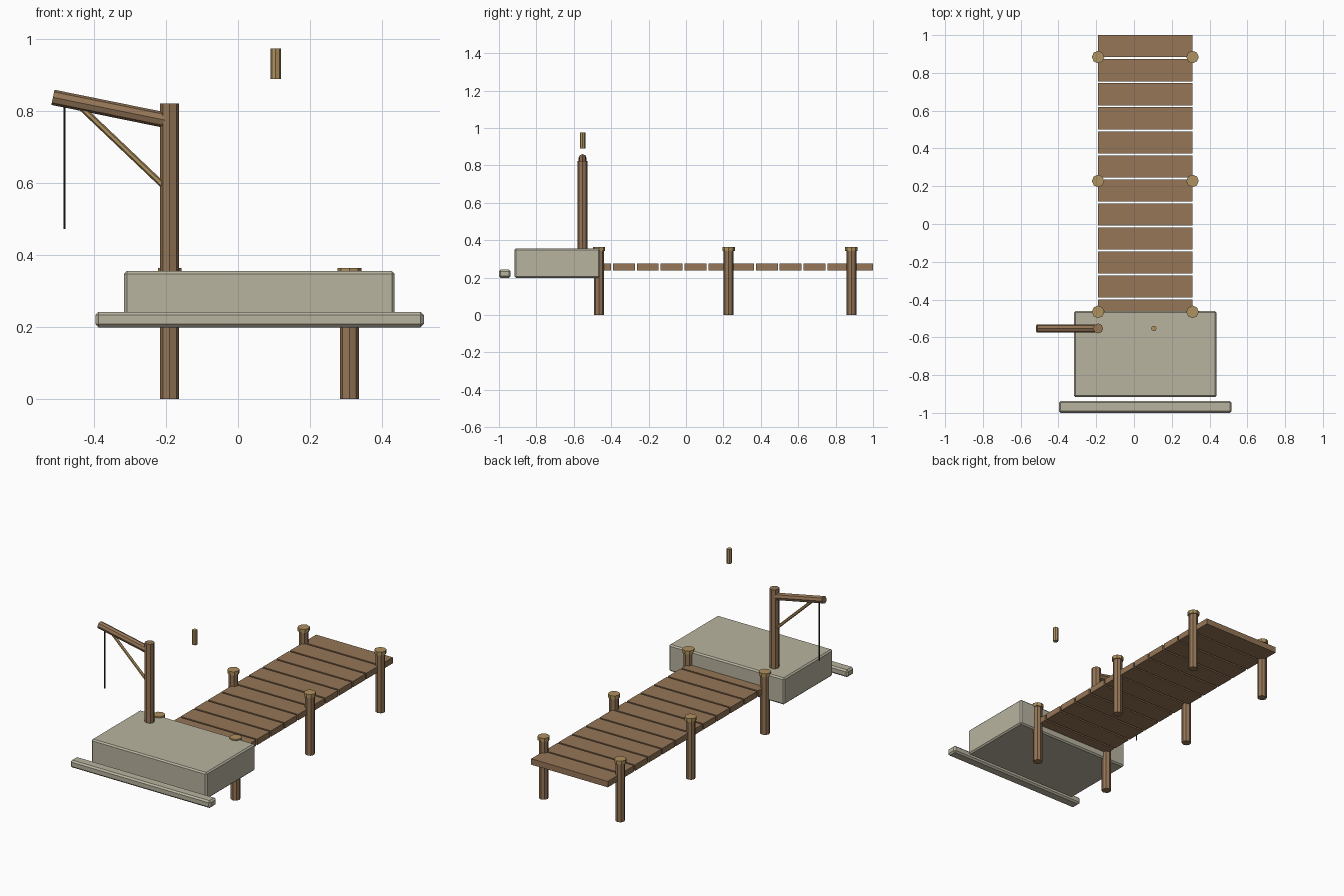
import bpy
from mathutils import Vector

cube = bpy.data.objects.get("Cube")
if cube:
    bpy.data.objects.remove(cube, do_unlink=True)


def material(name, rgb):
    mat = bpy.data.materials.new(name)
    mat.use_nodes = True
    color = (*rgb, 1)
    mat.diffuse_color = color
    mat.node_tree.nodes["Principled BSDF"].inputs["Base Color"].default_value = color
    return mat


brown = material("brown wood", (0.30, 0.18, 0.095))
tan = material("pale wood", (0.43, 0.285, 0.115))
stone = material("pale stone", (0.48, 0.455, 0.35))
dark = material("dark rope", (0.02, 0.03, 0.02))


def finish(name, mat):
    obj = bpy.context.object
    obj.name = name
    obj.data.materials.append(mat)
    return obj


def box(name, mat, low, high, bevel=0):
    """Box between two opposite corners, with optional chamfered edges."""
    low, high = Vector(low), Vector(high)
    bpy.ops.mesh.primitive_cube_add(size=1, location=(low + high) / 2)
    obj = finish(name, mat)
    obj.scale = high - low
    bpy.ops.object.transform_apply(location=False, rotation=False, scale=True)
    if bevel:
        mod = obj.modifiers.new("chamfer", "BEVEL")
        mod.width = bevel
        mod.segments = 1
    return obj


def rod(name, mat, start, end, radius, sides=8):
    """Faceted cylinder running from one point to another."""
    start, end = Vector(start), Vector(end)
    axis = end - start
    bpy.ops.mesh.primitive_cylinder_add(
        vertices=sides, radius=radius, depth=axis.length, location=(start + end) / 2)
    obj = finish(name, mat)
    obj.rotation_euler = axis.to_track_quat("Z", "Y").to_euler()
    return obj


LEFT, RIGHT = 0.31, -0.19

# Stone landing and its front step
box("landing_block", stone, (-0.317, -0.917, 0.199), (0.436, -0.461, 0.356), 0.008)
box("front_step", stone, (-0.397, -1.0, 0.199), (0.517, -0.937, 0.242), 0.009)

# Deck planks
PITCH, WIDTH = 0.1273, 0.117
for i in range(12):
    back = 1 - i * PITCH
    box(f"plank_{i + 1}", brown, (RIGHT, back - WIDTH, 0.239), (LEFT, back, 0.274))

# Mooring posts with wider caps
for row, y in enumerate((-0.465, 0.228, 0.884), 1):
    for side, x in (("left", LEFT), ("right", RIGHT)):
        rod(f"{side}_post_{row}", brown, (x, y, 0), (x, y, 0.345), 0.0265)
        rod(f"{side}_post_cap_{row}", tan, (x, y, 0.343), (x, y, 0.364), 0.033)

# Hoist: mast, sloping arm, brace and hanging rope
Y = -0.553
rod("hoist_mast", brown, (RIGHT, Y, 0.345), (RIGHT, Y, 0.822), 0.0265)
rod("hoist_arm", brown, (-0.515, Y, 0.839), (RIGHT, Y, 0.773), 0.0215)
rod("hoist_brace", tan, (-0.445, Y, 0.819), (-0.2, Y, 0.586), 0.0085, 6)
rod("hoist_rope", dark, (-0.483, Y, 0.472), (-0.483, Y, 0.825), 0.0032, 6)

# Small peg floating above the landing
rod("floating_peg", tan, (0.105, Y, 0.89), (0.105, Y, 0.975), 0.0145)
